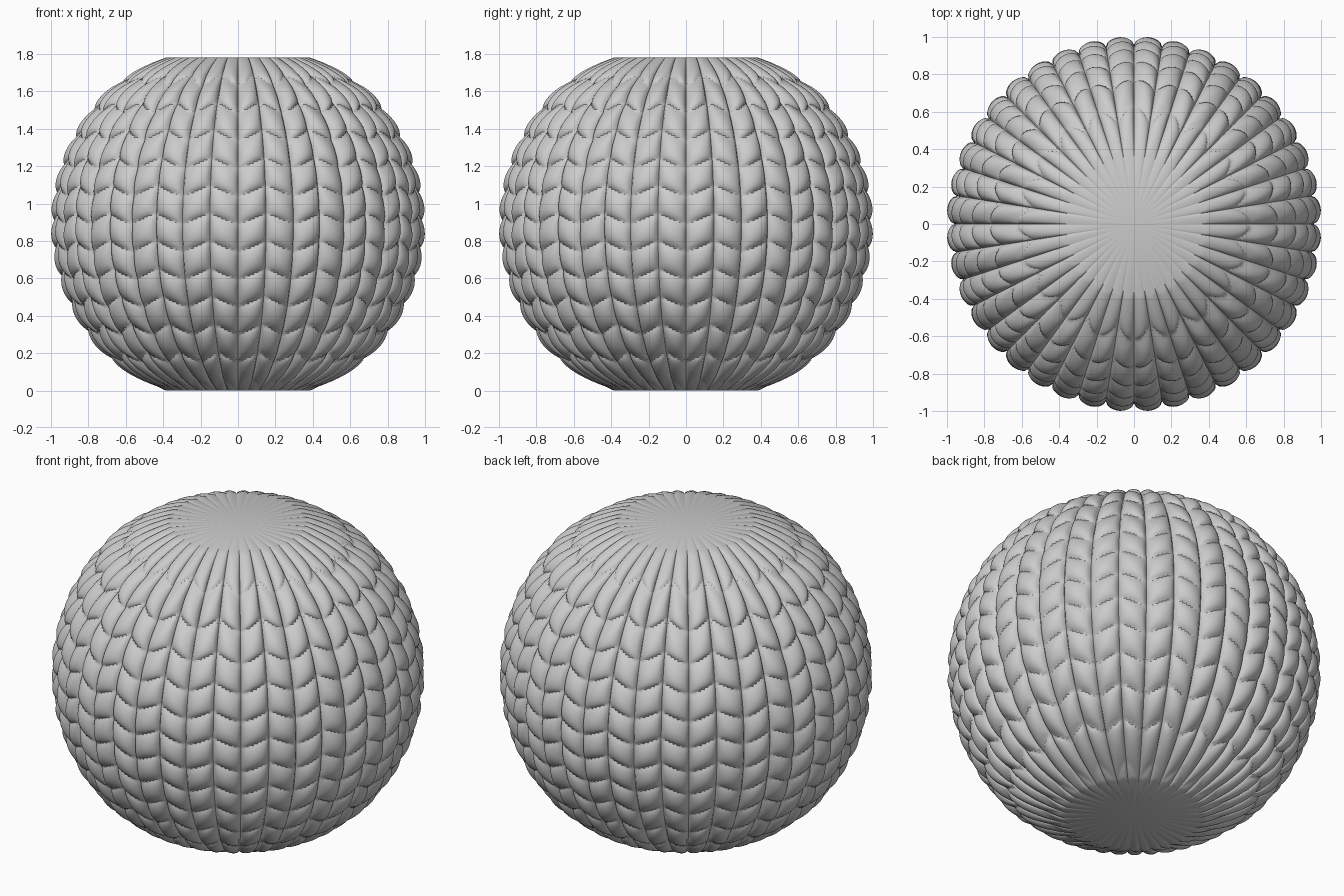
import bpy, bmesh
from math import sin, cos, pi, sqrt, tau

cube = bpy.data.objects.get("Cube")
if cube:
    bpy.data.objects.remove(cube, do_unlink=True)

# One plain grey
grey = bpy.data.materials.new("plain_grey")
grey.use_nodes = True
tone = (0.6, 0.6, 0.6, 1)
grey.diffuse_color = tone
grey.node_tree.nodes["Principled BSDF"].inputs["Base Color"].default_value = tone

HEIGHT, ROWS, RIBS = 1.78, 12, 40
AROUND, UP = RIBS * 14, ROWS * 16
CORE, PUFF = 0.96, 0.043


def puff(turn, z):
    """Padding of one slanted stitch; neighbouring ribs lean opposite ways."""
    rib = turn * RIBS
    across = rib % 1
    lean = across if int(rib) % 2 == 0 else 1 - across
    along = (z / HEIGHT * ROWS - 0.4 * lean) % 1
    end_gap = min(z, HEIGHT - z) / 0.16
    fade = 0.3 + 0.7 * min(1, end_gap)
    rib_round = max(0, sin(pi * across)) ** 0.5
    row_round = 0.35 + 0.65 * max(0, sin(pi * along ** 0.8)) ** 0.6
    return PUFF * fade * rib_round * row_round


# Knitted ball wall, cut flat at both ends
bm = bmesh.new()
rings = []
for j in range(UP + 1):
    z = HEIGHT * j / UP
    ring = []
    for i in range(AROUND):
        turn = i / AROUND
        radius = sqrt((CORE + puff(turn, z)) ** 2 - (z - HEIGHT / 2) ** 2)
        a = tau * turn - pi / 2
        ring.append(bm.verts.new((radius * cos(a), radius * sin(a), z)))
    rings.append(ring)
for low, high in zip(rings, rings[1:]):
    for i in range(AROUND):
        k = (i + 1) % AROUND
        bm.faces.new((low[i], low[k], high[k], high[i]))

# Flat end discs
for ring, z in ((rings[0][::-1], 0), (rings[-1], HEIGHT)):
    hub = bm.verts.new((0, 0, z))
    for i in range(AROUND):
        bm.faces.new((hub, ring[i], ring[(i + 1) % AROUND]))

mesh = bpy.data.meshes.new("knitted_ball")
bm.to_mesh(mesh)
bm.free()
mesh.materials.append(grey)
ball = bpy.data.objects.new("knitted_ball", mesh)
bpy.context.collection.objects.link(ball)
bpy.context.view_layer.objects.active = ball
ball.select_set(True)
bpy.ops.object.shade_smooth_by_angle(angle=0.6)
